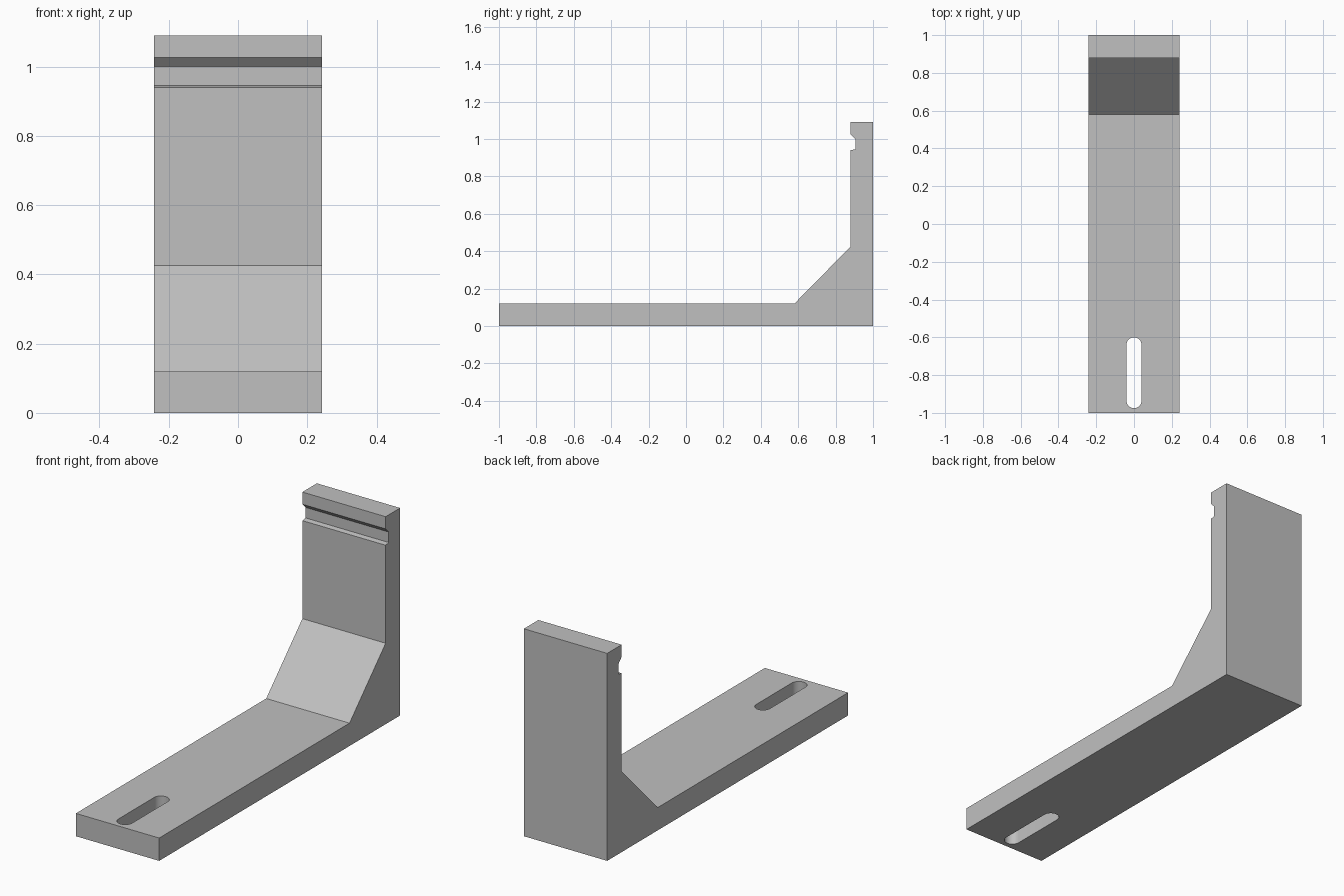
import bpy
import bmesh
from math import cos, sin, pi, radians
from mathutils import Vector

cube = bpy.data.objects.get("Cube")
if cube:
    bpy.data.objects.remove(cube, do_unlink=True)

HALF_WIDTH = 0.242
THICK = 0.12
HEIGHT = 1.09

# Single plain grey
grey = bpy.data.materials.new("plain_grey")
grey.use_nodes = True
colour = (0.53, 0.53, 0.53, 1)
grey.diffuse_color = colour
grey.node_tree.nodes["Principled BSDF"].inputs["Base Color"].default_value = colour


def extrude_outline(name, points, offset):
    """Make a closed prism by sweeping a flat outline along an offset."""
    bm = bmesh.new()
    face = bm.faces.new([bm.verts.new(p) for p in points])
    swept = bmesh.ops.extrude_face_region(bm, geom=[face])["geom"]
    verts = [v for v in swept if isinstance(v, bmesh.types.BMVert)]
    bmesh.ops.translate(bm, vec=Vector(offset), verts=verts)
    bmesh.ops.recalc_face_normals(bm, faces=bm.faces)
    mesh = bpy.data.meshes.new(name)
    bm.to_mesh(mesh)
    bm.free()
    mesh.materials.append(grey)
    obj = bpy.data.objects.new(name, mesh)
    bpy.context.collection.objects.link(obj)
    return obj


# Bracket side profile: foot, sloped gusset, upright and front groove
inner = 1 - THICK
groove = inner + 0.025
profile = [
    (-1, 0), (1, 0), (1, HEIGHT), (inner, HEIGHT),
    (inner, 1.026), (groove, 1.0), (groove, 0.945), (inner, 0.94),
    (inner, 0.425), (0.58, THICK), (-1, THICK),
]
bracket = extrude_outline("angle_bracket",
                          [(-HALF_WIDTH, y, z) for y, z in profile],
                          (2 * HALF_WIDTH, 0, 0))

# Rounded mounting slot cut through the foot
RADIUS, STEPS = 0.04, 16
slot = []
for centre, start in ((-0.64, 0), (-0.935, pi)):
    for i in range(STEPS + 1):
        a = start + pi * i / STEPS
        slot.append((RADIUS * cos(a), centre + RADIUS * sin(a), -0.1))
cutter = extrude_outline("slot_cutter", slot, (0, 0, 0.4))
cutter.hide_render = True

cut = bracket.modifiers.new("mounting_slot", "BOOLEAN")
cut.operation = "DIFFERENCE"
cut.solver = "EXACT"
cut.object = cutter

bpy.ops.object.select_all(action="DESELECT")
bracket.select_set(True)
bpy.context.view_layer.objects.active = bracket
bpy.ops.object.modifier_apply(modifier=cut.name)
bpy.data.objects.remove(cutter, do_unlink=True)

# Smooth slot ends, crisp bracket edges
bpy.ops.object.shade_smooth_by_angle(angle=radians(30))
